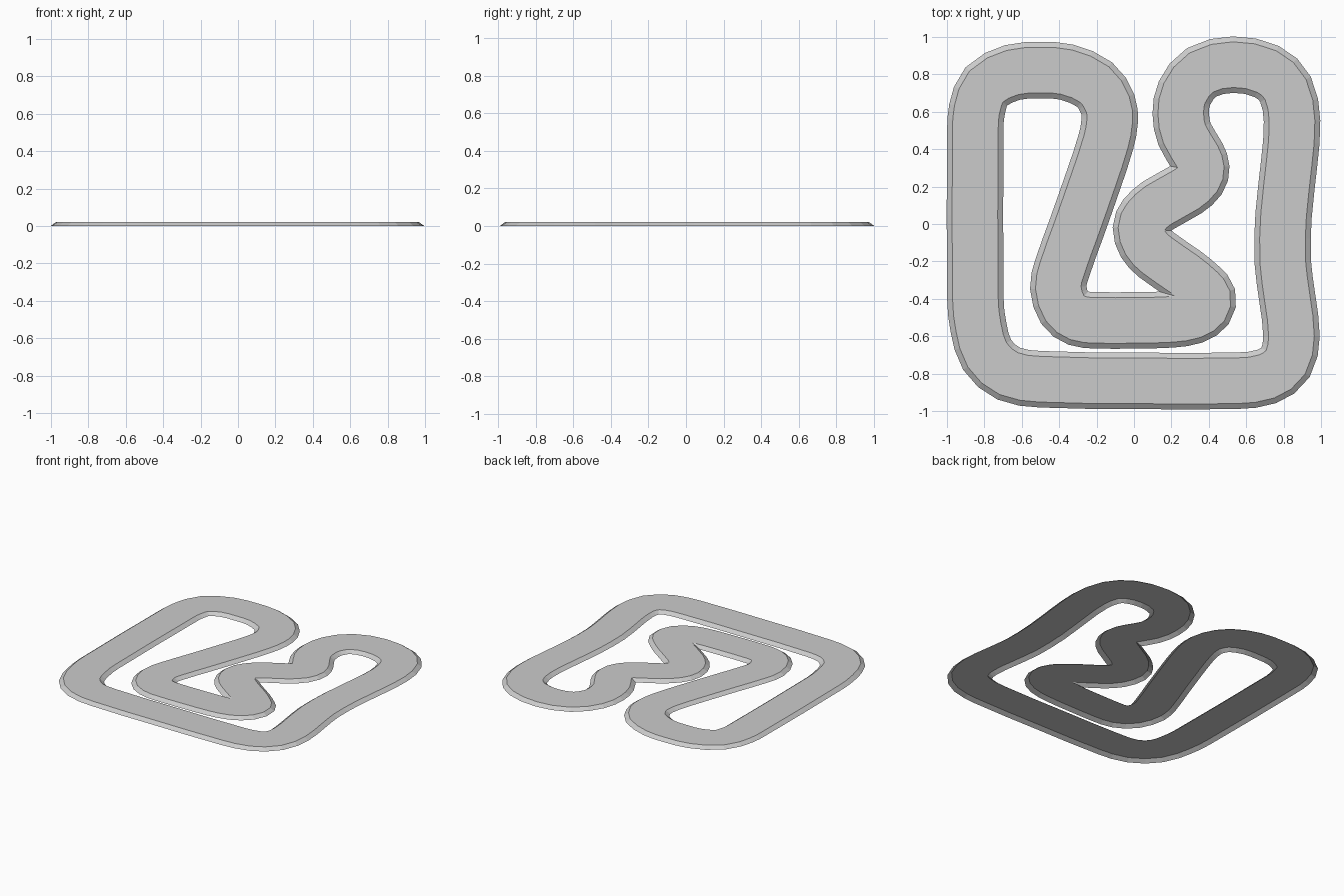
import bpy, bmesh
from mathutils import Vector
from mathutils.geometry import intersect_line_line_2d, interpolate_bezier

if "Cube" in bpy.data.objects:
    bpy.data.objects.remove(bpy.data.objects["Cube"])

# Centre line of the closed circuit
PATH = [(-.848, .5), (-.84, .61), (-.79, .735), (-.65, .81), (-.5, .822), (-.36, .812),
        (-.21, .745), (-.14, .64), (-.13, .55), (-.15, .44), (-.215, .24), (-.31, -.03),
        (-.385, -.24), (-.405, -.34), (-.37, -.45), (-.3, -.503), (-.2, -.515), (0, -.515),
        (.2, -.51), (.32, -.49), (.385, -.445), (.395, -.39), (.36, -.345), (.27, -.27),
        (.12, -.165), (.06, -.1), (.037, -.02), (.06, .035), (.13, .1), (.28, .185),
        (.345, .245), (.36, .3), (.34, .36), (.27, .48), (.25, .59), (.27, .7),
        (.36, .81), (.53, .852), (.71, .815), (.81, .72), (.845, .55), (.83, .33),
        (.8, .05), (.795, -.2), (.82, -.4), (.842, -.6), (.81, -.74), (.71, -.815),
        (.55, -.838), (0, -.838), (-.5, -.83), (-.67, -.8), (-.785, -.7), (-.832, -.55),
        (-.848, -.4)]
HALF, TOP_HALF, HEIGHT = 0.151, 0.122, 0.021


def smooth_loop(pts, steps=2):
    """Rounded closed curve through the points."""
    p = [Vector(q) for q in pts]
    n, out = len(p), []

    def tangent(i):
        return (p[(i + 1) % n] - p[i - 1]).normalized()
    for i in range(n):
        a, b = p[i], p[(i + 1) % n]
        d = (b - a).length / 3
        seg = interpolate_bezier(a.to_3d(), (a + tangent(i) * d).to_3d(),
                                 (b - tangent((i + 1) % n) * d).to_3d(), b.to_3d(), steps + 1)
        out += [q.to_2d() for q in seg[:-1]]
    return out


def offset_loop(line, dist):
    """Parallel edge, with crossings at tight bends pulled to one point."""
    n, out = len(line), []
    for i in range(n):
        t = (line[(i + 1) % n] - line[i - 1]).normalized()
        out.append(line[i] + Vector((-t.y, t.x)) * dist)
    i = 0
    while i < n - 1:
        for j in range(min(i + 20, n - 2), i + 1, -1):
            hit = intersect_line_line_2d(out[i], out[i + 1], out[j], out[j + 1])
            if hit:
                for k in range(i + 1, j + 1):
                    out[k] = hit.copy()
                i = j
                break
        i += 1
    return out


# Track strip: sloped skirt, flat top, sloped skirt, open underneath
line = smooth_loop(PATH)
bm = bmesh.new()
rails = [[bm.verts.new((q.x, q.y, z)) for q in offset_loop(line, d)]
         for d, z in ((HALF, 0), (TOP_HALF, HEIGHT), (-TOP_HALF, HEIGHT), (-HALF, 0))]
n = len(line)
for a, b in zip(rails, rails[1:]):
    for i in range(n):
        k = (i + 1) % n
        bm.faces.new((a[i], a[k], b[k], b[i]))
bmesh.ops.remove_doubles(bm, verts=bm.verts, dist=0.0005)
bm.normal_update()
for f in bm.faces:
    if f.normal.z < 0:
        f.normal_flip()

mesh = bpy.data.meshes.new("track")
bm.to_mesh(mesh)
bm.free()
grey = bpy.data.materials.new("plain grey")
grey.diffuse_color = (0.6, 0.6, 0.6, 1)
grey.use_nodes = True
grey.node_tree.nodes["Principled BSDF"].inputs["Base Color"].default_value = grey.diffuse_color
mesh.materials.append(grey)
track = bpy.data.objects.new("track", mesh)
bpy.context.collection.objects.link(track)
